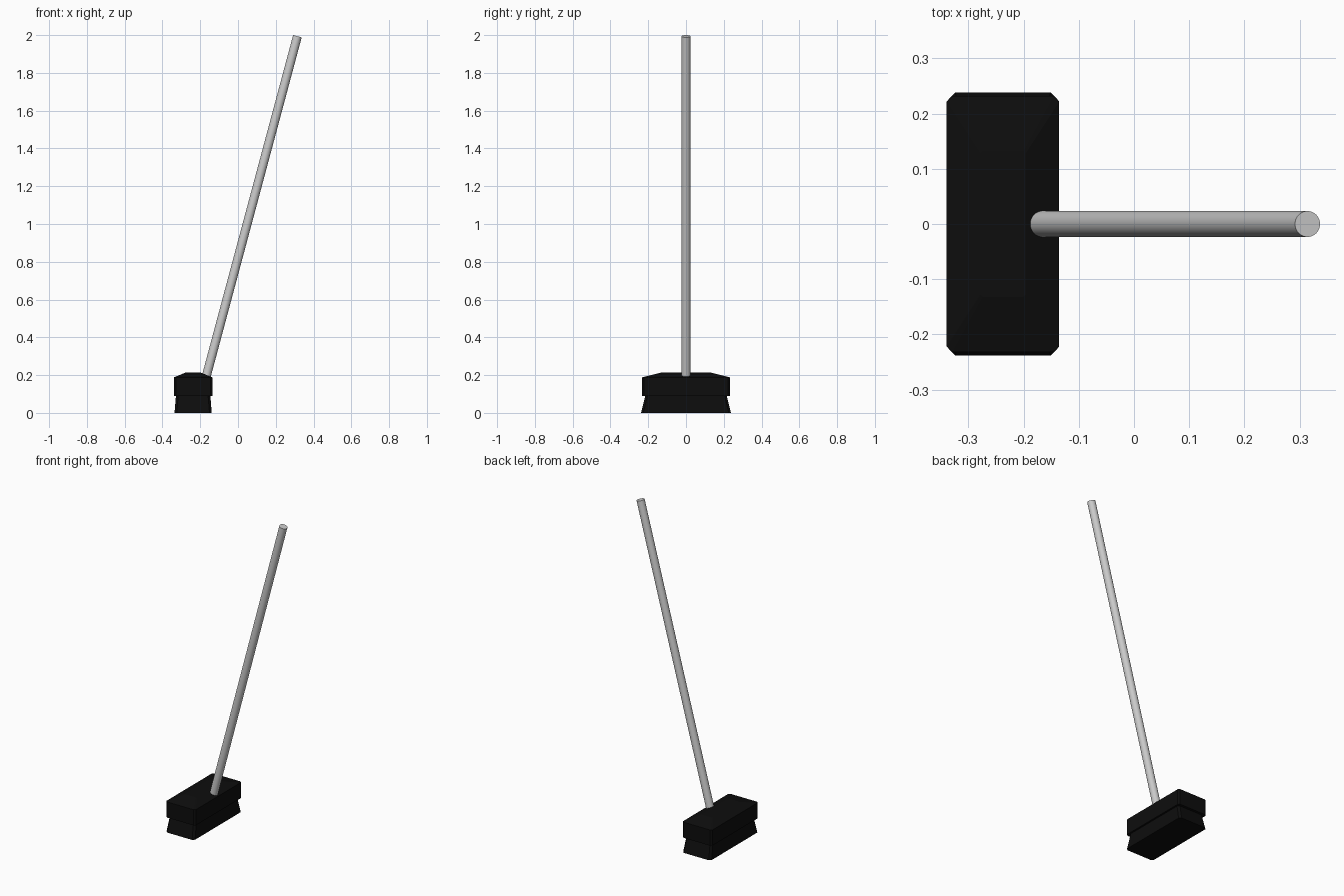
import bpy, bmesh, math
from mathutils import Vector

if "Cube" in bpy.data.objects:
    bpy.data.objects.remove(bpy.data.objects["Cube"])

CX = -0.2375  # broom head centre

black = bpy.data.materials.new("black")
black.diffuse_color = (0.004, 0.004, 0.004, 1)
black.use_nodes = True
black.node_tree.nodes["Principled BSDF"].inputs["Base Color"].default_value = black.diffuse_color


def outline(hx, hy, c, z):
    """Rectangle with cut corners."""
    pts = [(hx, hy - c), (hx - c, hy), (c - hx, hy), (-hx, hy - c),
           (-hx, c - hy), (c - hx, -hy), (hx - c, -hy), (hx, c - hy)]
    return [(CX + x, y, z) for x, y in pts]


def loft(name, rings):
    """Closed solid through a stack of (half x, half y, corner, z) outlines."""
    bm = bmesh.new()
    loops = [[bm.verts.new(p) for p in outline(*r)] for r in rings]
    for a, b in zip(loops, loops[1:]):
        for i in range(8):
            j = (i + 1) % 8
            bm.faces.new((a[i], a[j], b[j], b[i]))
    bm.faces.new(loops[0][::-1])
    bm.faces.new(loops[-1])
    bmesh.ops.recalc_face_normals(bm, faces=bm.faces)
    me = bpy.data.meshes.new(name)
    bm.to_mesh(me)
    bm.free()
    me.materials.append(black)
    ob = bpy.data.objects.new(name, me)
    bpy.context.collection.objects.link(ob)


# bristles flare towards the floor
loft("bristles", [(0.0985, 0.238, 0.012, 0), (0.091, 0.215, 0.012, 0.092)])

# head block with sloped top
loft("head_block", [(0.102, 0.232, 0.01, 0.09), (0.102, 0.232, 0.01, 0.188),
                    (0.041, 0.132, 0.004, 0.213)])

# leaning handle
top = Vector((0.3145, 0, 1.994))
axis = Vector((math.sin(math.radians(15)), 0, math.cos(math.radians(15))))
length = 1.89
bpy.ops.mesh.primitive_cylinder_add(vertices=32, radius=0.0235, depth=length,
                                    location=top - axis * length / 2,
                                    rotation=(0, math.radians(15), 0))
bpy.context.object.name = "handle"
bpy.ops.object.shade_smooth_by_angle()
